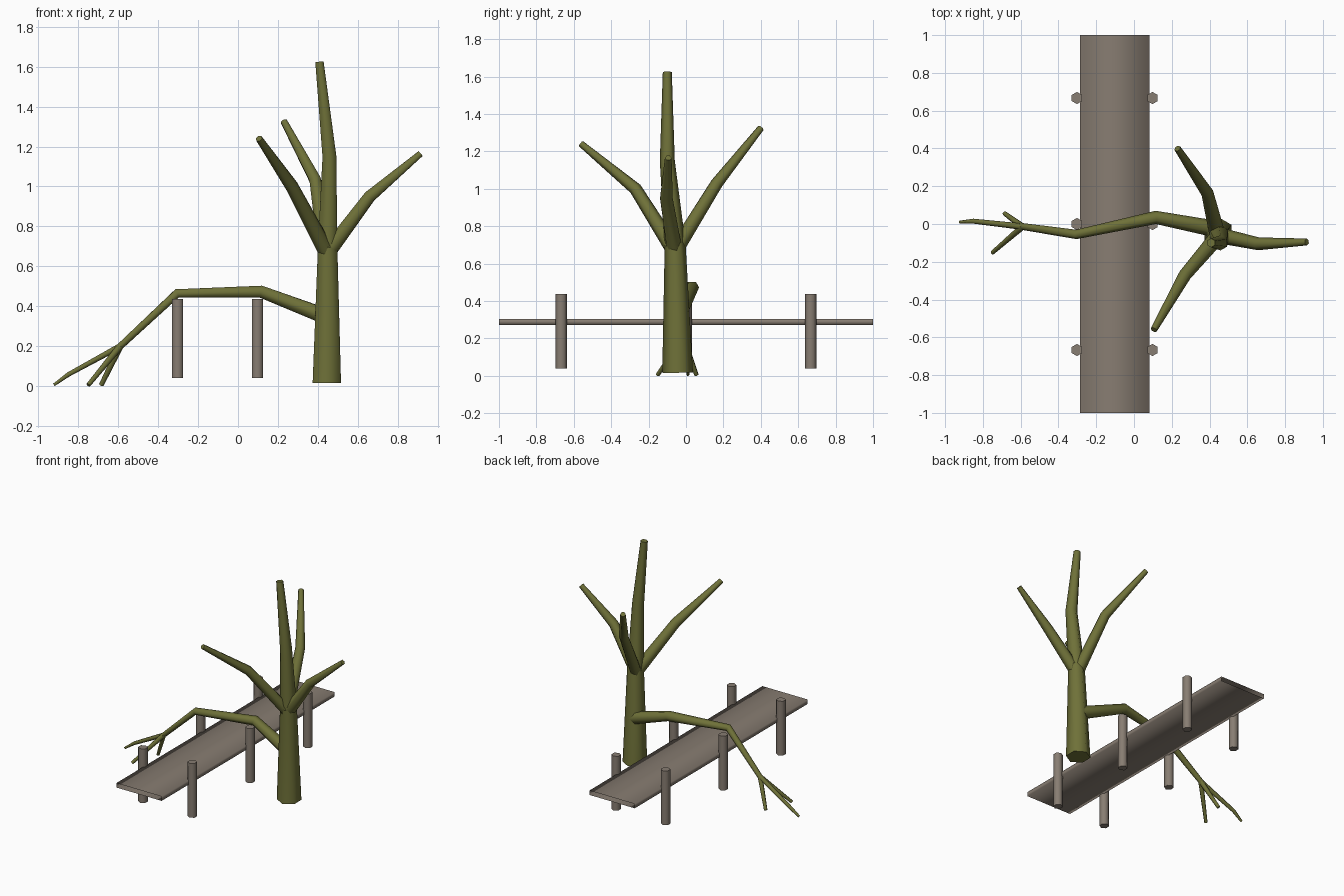
import bpy, bmesh, math
from mathutils import Vector

if "Cube" in bpy.data.objects:
    bpy.data.objects.remove(bpy.data.objects["Cube"])


def material(name, rgb):
    m = bpy.data.materials.new(name)
    m.diffuse_color = (*rgb, 1)
    m.use_nodes = True
    m.node_tree.nodes["Principled BSDF"].inputs["Base Color"].default_value = m.diffuse_color
    return m


BARK = material("mossy bark", (0.158, 0.165, 0.040))
WOOD = material("weathered wood", (0.245, 0.205, 0.168))


def finish(name, bm, mat):
    bmesh.ops.recalc_face_normals(bm, faces=bm.faces)
    me = bpy.data.meshes.new(name)
    bm.to_mesh(me)
    bm.free()
    me.materials.append(mat)
    for p in me.polygons:
        p.use_smooth = True
    ob = bpy.data.objects.new(name, me)
    bpy.context.collection.objects.link(ob)
    return ob


def limb(name, path, mat=BARK, sides=6, flat_ends=False):
    """Tapered tube through (x, y, z, radius) points, capped at both ends."""
    pts = [Vector(p[:3]) for p in path]
    bm = bmesh.new()
    rings = []
    for i, p in enumerate(pts):
        # tangent is the average of the neighbouring segments
        t = Vector()
        if i > 0:
            t += (p - pts[i - 1]).normalized()
        if i < len(pts) - 1:
            t += (pts[i + 1] - p).normalized()
        t.normalize()
        if flat_ends:
            t = Vector((0, 0, 1))
        ref = Vector((1, 0, 0)) if abs(t.z) > 0.9 else Vector((0, 0, 1))
        v = t.cross(ref).normalized()
        u = v.cross(t)
        r = path[i][3]
        rings.append([bm.verts.new(p + r * (math.cos(a) * v + math.sin(a) * u))
                      for a in (2 * math.pi * k / sides for k in range(sides))])
    for a, b in zip(rings, rings[1:]):
        for k in range(sides):
            n = (k + 1) % sides
            bm.faces.new((a[k], a[n], b[n], b[k]))
    bm.faces.new(rings[0])
    bm.faces.new(rings[-1])
    ob = finish(name, bm, mat)
    ob.data.set_sharp_from_angle(angle=math.radians(70))
    return ob


# trunk with central leader
limb("trunk", [(0.445, -0.045, 0.017, 0.082), (0.449, -0.058, 0.70, 0.056),
               (0.458, -0.10, 1.15, 0.040), (0.408, -0.10, 1.625, 0.024)])

# upper branches
limb("right_branch", [(0.45, -0.06, 0.67, 0.042), (0.66, -0.105, 0.95, 0.034),
                      (0.915, -0.095, 1.165, 0.018)])
limb("back_branch", [(0.44, -0.05, 0.68, 0.042), (0.388, 0.165, 1.03, 0.033),
                     (0.23, 0.40, 1.325, 0.018)])
limb("front_branch", [(0.44, -0.07, 0.68, 0.042), (0.27, -0.27, 1.0, 0.034),
                      (0.105, -0.56, 1.24, 0.018)])

# long bough drooping over the walkway
limb("bough", [(0.45, -0.03, 0.345, 0.045), (0.115, 0.035, 0.473, 0.035),
               (-0.305, -0.055, 0.465, 0.025), (-0.60, -0.012, 0.19, 0.018)])

# twigs at the end of the bough
fork = (-0.59, -0.014, 0.20, 0.017)
limb("outer_twig", [fork, (-0.85, 0.015, 0.058, 0.013), (-0.922, 0.01, 0.006, 0.008)])
limb("front_twig", [fork, (-0.75, -0.152, 0.005, 0.011)])
limb("back_twig", [fork, (-0.685, 0.056, 0.005, 0.012)])

# walkway deck: a flat sleeve, open at both ends
bm = bmesh.new()
section = [(-0.285, 0.273), (0.082, 0.273), (0.082, 0.305), (-0.285, 0.305)]
front, back = [[bm.verts.new((x, y, z)) for x, z in section] for y in (-1, 1)]
for k in range(4):
    n = (k + 1) % 4
    bm.faces.new((front[k], front[n], back[n], back[k]))
finish("deck", bm, WOOD)

# six hexagonal posts
for x in (-0.302, 0.098):
    for y in (-0.667, 0, 0.667):
        limb("post", [(x, y, 0.04, 0.032), (x, y, 0.437, 0.032)], WOOD, flat_ends=True)
